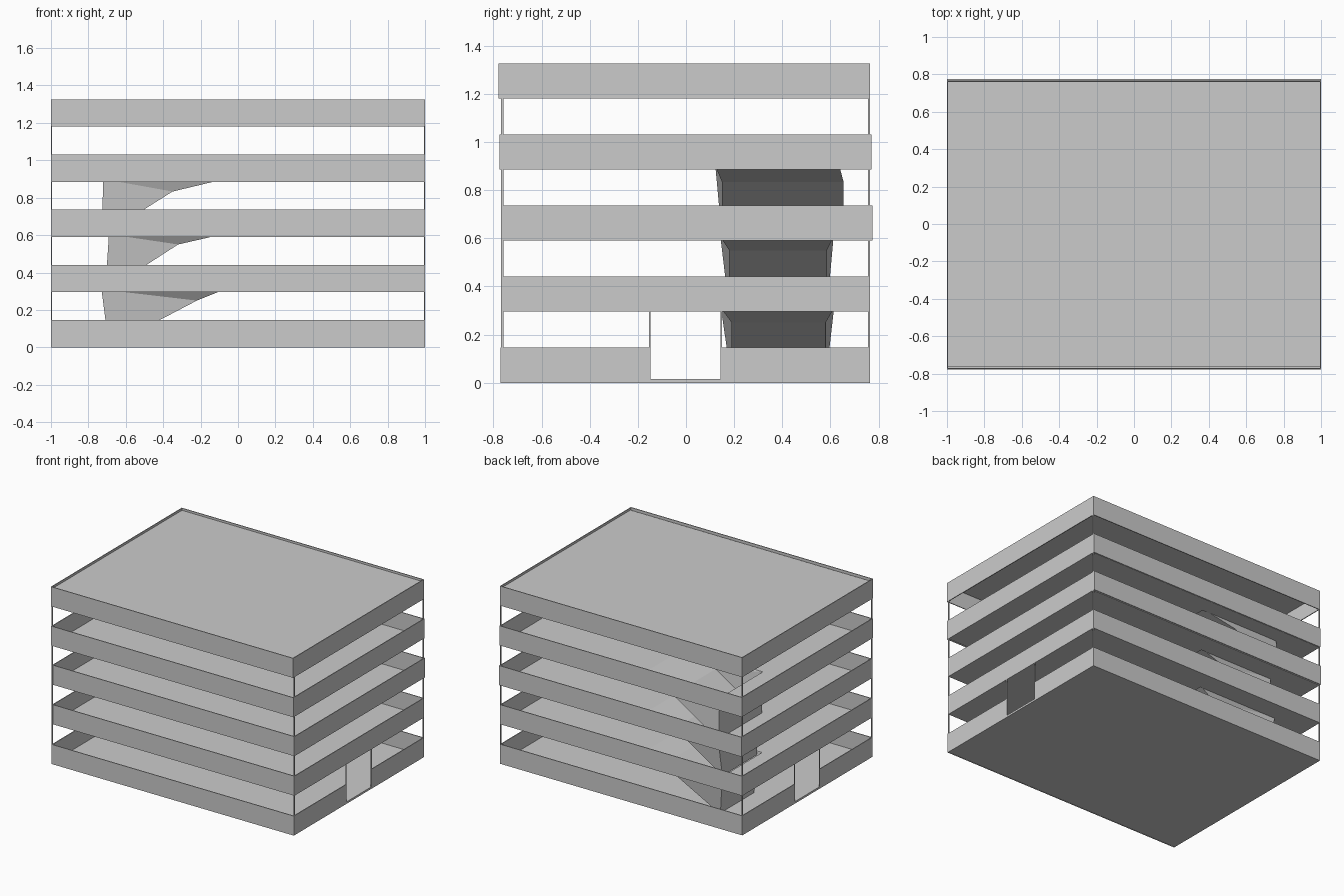
import bpy

if "Cube" in bpy.data.objects:
    bpy.data.objects.remove(bpy.data.objects["Cube"])

grey = bpy.data.materials.new("concrete_grey")
grey.diffuse_color = (0.6, 0.6, 0.6, 1)
grey.use_nodes = True
grey.node_tree.nodes["Principled BSDF"].inputs["Base Color"].default_value = grey.diffuse_color


def make(name, verts, faces):
    mesh = bpy.data.meshes.new(name)
    mesh.from_pydata(verts, [], faces)
    mesh.materials.append(grey)
    ob = bpy.data.objects.new(name, mesh)
    bpy.context.collection.objects.link(ob)
    return ob


def rect(x0, x1, y0, y1, z):
    return [(x0, y0, z), (x1, y0, z), (x1, y1, z), (x0, y1, z)]


def box(name, x0, x1, y0, y1, z0, z1):
    faces = [(3, 2, 1, 0), (4, 5, 6, 7)]
    faces += [(i, (i + 1) % 4, (i + 1) % 4 + 4, i + 4) for i in range(4)]
    return make(name, rect(x0, x1, y0, y1, z0) + rect(x0, x1, y0, y1, z1), faces)


def frame(name, outer, inner, z0, z1):
    """Rectangular ring: a slab with a hole, or a hollow band."""
    verts = rect(*outer, z0) + rect(*inner, z0) + rect(*outer, z1) + rect(*inner, z1)
    faces = []
    for i in range(4):
        j = (i + 1) % 4
        faces += [(i, i + 4, j + 4, j), (i + 8, j + 8, j + 12, i + 12),
                  (i, j, j + 8, i + 8), (j + 4, i + 4, i + 12, j + 12)]
    return make(name, verts, faces)


STOREY, BAND, SLAB, T = 0.295, 0.146, 0.015, 0.006
INNER = (-0.994, 0.994, -0.762, 0.762)
DOOR = (-0.147, 0.143)

# Per ramp: top hole (x0, x1, y0, y1), foot x, elbow x, elbow height, foot y0, y1
ramps = [
    ((-0.73, -0.07, 0.145, 0.615), -0.69, -0.22, 0.25, 0.19, 0.58),
    ((-0.69, -0.08, 0.143, 0.613), -0.71, -0.32, 0.255, 0.18, 0.585),
    ((-0.72, -0.07, 0.122, 0.637), -0.73, -0.35, 0.243, 0.15, 0.655),
]

# Ground slab, and upper floors with ramp openings
box("ground_slab", *INNER, 0, SLAB)
for i, (hole, foot, elbow, height, y0, y1) in enumerate(ramps):
    z = STOREY * i
    top = z + STOREY + SLAB
    frame(f"floor_{i + 1}", INNER, hole, z + STOREY, top)
    # Ramp chute: sloped deck, flared sides, open top
    verts = [(foot, y0, z + 0.004), (foot, y1, z + 0.004),
             (elbow, y0, z + height), (elbow, y1, z + height)] + rect(*hole, top)
    make(f"ramp_{i + 1}", verts,
         [(0, 1, 3, 2), (2, 3, 6, 5),           # deck and upper landing
          (0, 2, 4), (2, 5, 4),                 # front side and flare
          (1, 7, 3), (3, 7, 6), (0, 4, 7, 1)])  # back side, flare, end wall

# Roof
box("roof", -0.997, 0.997, -0.764, 0.764, 1.295, 1.31)

# Parapet bands around the upper storeys, each slightly different in depth
for i, (ya, yb) in enumerate([(-0.763, 0.765), (-0.763, 0.775),
                              (-0.775, 0.77), (-0.778, 0.765)], start=1):
    z = STOREY * i
    frame(f"band_{i}", (-1, 1, ya, yb), (-1 + T, 1 - T, ya + T, yb - T), z, z + BAND)

# Ground band with a doorway in each end
box("ground_band_front", -1, 1, -0.77, -0.764, 0, BAND)
box("ground_band_back", -1, 1, 0.759, 0.765, 0, BAND)
for side, x in (("left", -1), ("right", 1 - T)):
    box(f"ground_band_{side}_a", x, x + T, -0.764, DOOR[0], 0, BAND)
    box(f"ground_band_{side}_b", x, x + T, DOOR[1], 0.759, 0, BAND)
    box(f"door_sill_{side}", x, x + T, *DOOR, 0, SLAB)
    # Door jambs
    for tag, y in (("a", DOOR[0] - T), ("b", DOOR[1])):
        box(f"door_jamb_{side}_{tag}", x, x + T, y, y + T, 0, STOREY)
    # Corner posts
    for tag, y in (("front", -0.768), ("back", 0.756)):
        box(f"post_{side}_{tag}", x, x + T, y, y + 0.009, 0, 1.3)
